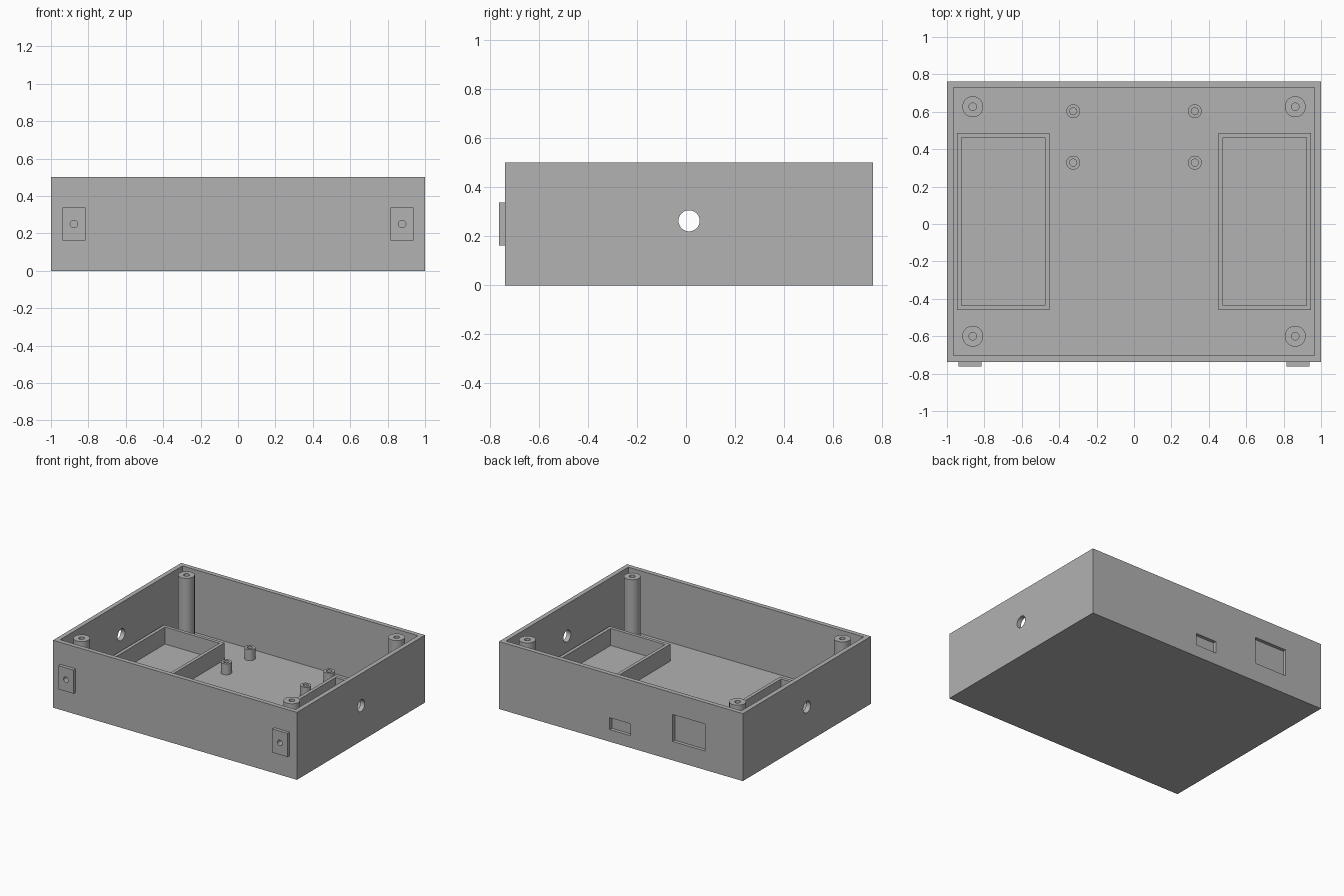
import bpy, bmesh
from math import pi
from mathutils import Matrix, Vector

cube = bpy.data.objects.get("Cube")
if cube:
    bpy.data.objects.remove(cube, do_unlink=True)

grey = bpy.data.materials.new("plain grey")
grey.use_nodes = True
GREY = (0.445, 0.445, 0.445, 1)
grey.diffuse_color = GREY
grey.node_tree.nodes["Principled BSDF"].inputs["Base Color"].default_value = GREY

# Overall sizes
FRONT, BACK, TOP = -0.7375, 0.7625, 0.5
WALL = FLOOR = 0.034
MID_Y = (FRONT + BACK) / 2


def finish(name, bm):
    mesh = bpy.data.meshes.new(name)
    bmesh.ops.recalc_face_normals(bm, faces=bm.faces)
    bm.to_mesh(mesh)
    bm.free()
    mesh.materials.append(grey)
    obj = bpy.data.objects.new(name, mesh)
    bpy.context.collection.objects.link(obj)
    return obj


def box(name, low, high):
    low, high = Vector(low), Vector(high)
    bm = bmesh.new()
    bmesh.ops.create_cube(bm, size=1)
    bmesh.ops.scale(bm, vec=high - low, verts=bm.verts)
    bmesh.ops.translate(bm, vec=(low + high) / 2, verts=bm.verts)
    return finish(name, bm)


def rod(name, centre, radius, length, axis):
    """Cylinder lying along the x or y axis."""
    turn = Matrix.Rotation(pi / 2, 4, "Y" if axis == "X" else "X")
    bm = bmesh.new()
    bmesh.ops.create_cone(bm, cap_ends=True, segments=48, radius1=radius,
                          radius2=radius, depth=length,
                          matrix=Matrix.Translation(centre) @ turn)
    return finish(name, bm)


def activate(obj):
    bpy.ops.object.select_all(action="DESELECT")
    obj.select_set(True)
    bpy.context.view_layer.objects.active = obj


def cut(obj, cutters):
    activate(obj)
    for cutter in cutters:
        mod = obj.modifiers.new("cut", "BOOLEAN")
        mod.operation, mod.solver, mod.object = "DIFFERENCE", "EXACT", cutter
        bpy.ops.object.modifier_apply(modifier=mod.name)
        bpy.data.objects.remove(cutter, do_unlink=True)


def smooth(obj):
    activate(obj)
    bpy.ops.object.shade_smooth_by_angle(angle=pi / 6)


def post(name, x, y, radius, bore, top):
    """Round post with a screw hole, lathed from its section."""
    base = FLOOR - 0.005
    section = [(0, base), (radius, base), (radius, top), (bore, top),
               (bore, FLOOR + 0.005), (0, FLOOR + 0.005)]
    bm = bmesh.new()
    verts = [bm.verts.new((r, 0, z)) for r, z in section]
    edges = [bm.edges.new(pair) for pair in zip(verts, verts[1:])]
    bmesh.ops.spin(bm, geom=verts + edges, cent=(0, 0, 0), axis=(0, 0, 1),
                   angle=2 * pi, steps=40)
    bmesh.ops.remove_doubles(bm, verts=bm.verts, dist=0.0001)
    bmesh.ops.translate(bm, vec=(x, y, 0), verts=bm.verts)
    smooth(finish(name, bm))


# Open case with side holes and two shallow recesses in the back
case = box("case", (-1, FRONT, 0), (1, BACK, TOP))
cutters = [
    box("cavity", (WALL - 1, FRONT + WALL, FLOOR), (1 - WALL, BACK - WALL, 1)),
    rod("side_hole", (0, MID_Y, 0.263), 0.043, 3, "X"),
    box("large_recess", (-0.69, BACK - 0.025, 0.14), (-0.425, 1, 0.34)),
    box("small_recess", (-0.08, BACK - 0.025, 0.09), (0.092, 1, 0.178)),
]
for side in (-1, 1):
    cutters.append(rod("screw_hole", (side * 0.877, FRONT, 0.25), 0.02, 0.04, "Y"))
cut(case, cutters)
smooth(case)

for side, label in ((-1, "right"), (1, "left")):
    # Drilled square pads on the front
    x = side * 0.877
    pad = box(label + "_front_pad", (x - 0.0625, FRONT - 0.025, 0.1625),
              (x + 0.0625, FRONT, 0.3375))
    cut(pad, [rod("pad_hole", (x, FRONT, 0.25), 0.02, 0.2, "Y")])
    smooth(pad)

    # Low rectangular compartment frames
    x, rim = side * 0.699, 0.025
    tray = box(label + "_compartment", (x - 0.248, -0.46, FLOOR - 0.005),
               (x + 0.248, 0.487, 0.16))
    cut(tray, [box("tray_space", (x - 0.248 + rim, -0.46 + rim, 0),
                   (x + 0.248 - rim, 0.487 - rim, 1))])

    # Tall corner posts and short board standoffs
    for y, end in ((-0.6, "front"), (0.627, "back")):
        post(f"{label}_{end}_corner_post", side * 0.862, y, 0.056, 0.02, TOP)
    for y, end in ((0.328, "front"), (0.603, "back")):
        post(f"{label}_{end}_standoff", side * 0.325, y, 0.037, 0.019, 0.115)
